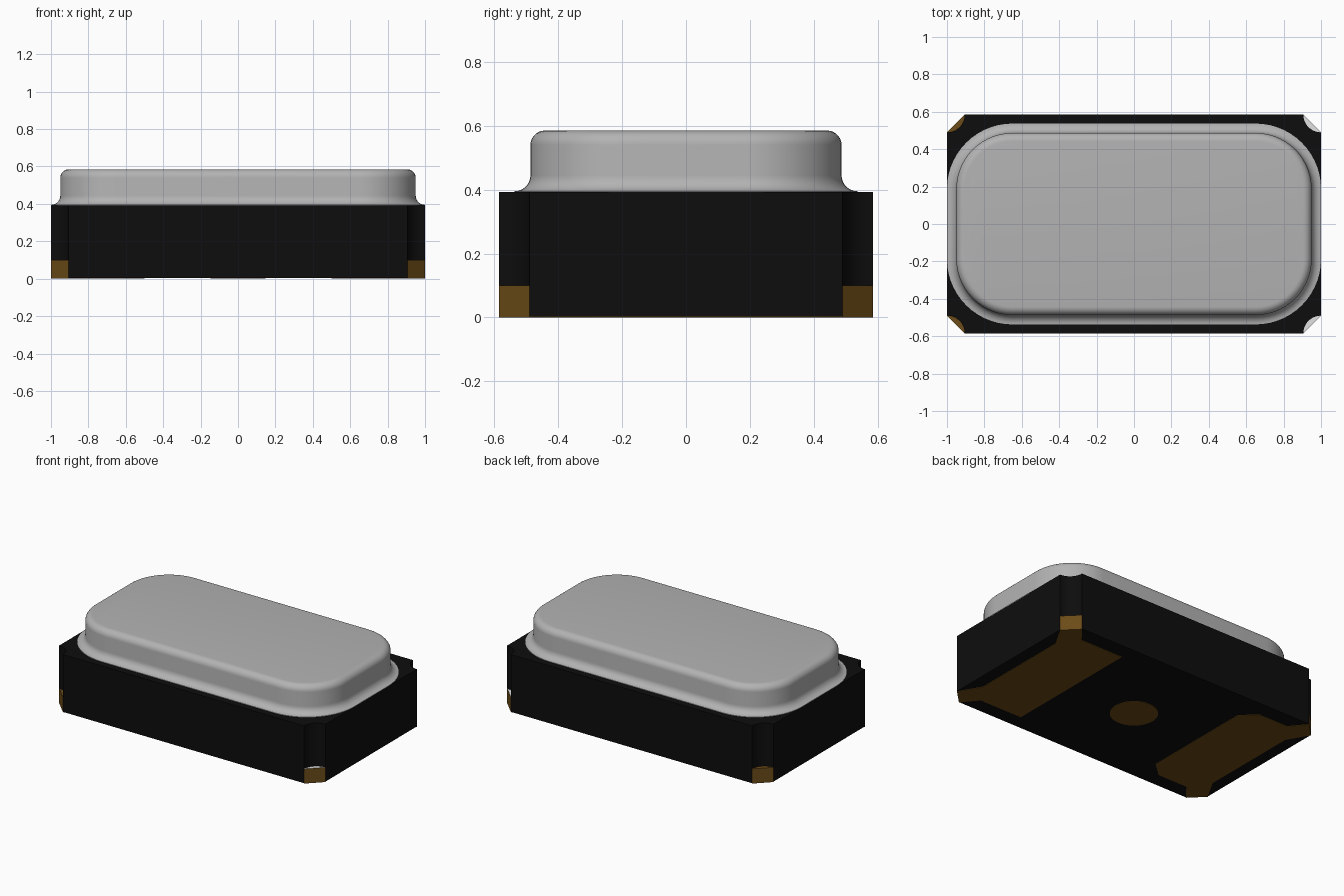
import bpy, bmesh, math
from math import sin, cos, pi

cube = bpy.data.objects.get("Cube")
if cube:
    bpy.data.objects.remove(cube, do_unlink=True)


def material(name, rgb, metallic=0.0, roughness=0.6):
    m = bpy.data.materials.new(name)
    m.use_nodes = True
    m.diffuse_color = (*rgb, 1)
    node = m.node_tree.nodes["Principled BSDF"]
    node.inputs["Base Color"].default_value = (*rgb, 1)
    node.inputs["Metallic"].default_value = metallic
    node.inputs["Roughness"].default_value = roughness
    return m


BLACK = material("black ceramic", (0.004, 0.004, 0.004))
GOLD = material("dark gold", (0.15, 0.072, 0.009))
STEEL = material("lid grey", (0.45, 0.45, 0.45))
PALE = material("pale metal", (0.75, 0.75, 0.75))

HX, HY = 1.0, 0.585      # half length and half width
NOTCH = 0.095            # corner notch radius
BODY_TOP = 0.392
PAD_TOP = 0.1
PLATE = 0.003


def finish(name, bm, mats):
    bmesh.ops.recalc_face_normals(bm, faces=bm.faces)
    mesh = bpy.data.meshes.new(name)
    bm.to_mesh(mesh)
    bm.free()
    for m in mats:
        mesh.materials.append(m)
    obj = bpy.data.objects.new(name, mesh)
    bpy.context.collection.objects.link(obj)
    bpy.ops.object.select_all(action="DESELECT")
    obj.select_set(True)
    bpy.context.view_layer.objects.active = obj
    bpy.ops.object.shade_smooth_by_angle(angle=math.radians(35))
    return obj


def loft(name, loops, mats):
    """Skin a stack of equal-length loops and cap both ends."""
    bm = bmesh.new()
    rings = [[bm.verts.new(p) for p in loop] for loop in loops]
    n = len(rings[0])
    for a, b in zip(rings, rings[1:]):
        for i in range(n):
            j = (i + 1) % n
            bm.faces.new((a[i], a[j], b[j], b[i]))
    bm.faces.new(rings[0][::-1])
    bm.faces.new(rings[-1])
    return finish(name, bm, mats)


def prism(name, outline, z0, z1, mats):
    return loft(name, [[(x, y, z) for x, y in outline] for z in (z0, z1)], mats)


def notch_arc(sx, sy, steps=12):
    """Concave quarter circle around one corner, from the long side to the short side."""
    arc = [(i / steps) * pi / 2 for i in range(steps + 1)]
    return [(sx * (HX - NOTCH * cos(a)), sy * (HY - NOTCH * sin(a))) for a in arc]


def rounded_rect(hx, hy, r, z, steps=14):
    points = []
    for k, (sx, sy) in enumerate(((1, 1), (-1, 1), (-1, -1), (1, -1))):
        for i in range(steps + 1):
            a = (k + i / steps) * pi / 2
            points.append((sx * (hx - r) + r * cos(a), sy * (hy - r) + r * sin(a), z))
    return points


# Ceramic body with concave corner notches
outline = (notch_arc(1, 1) + notch_arc(1, -1)[::-1]
           + notch_arc(-1, -1) + notch_arc(-1, 1)[::-1])
prism("ceramic_body", outline, PLATE, BODY_TOP, [BLACK])

# Lid: flared foot, straight wall, rounded top rim
WALL_X, WALL_Y, WALL_R = 0.95, 0.487, 0.3
FOOT, RIM, LID_TOP = 0.05, 0.045, 0.585
steps = 7
profile = [(FOOT, BODY_TOP - 0.002)]
for i in range(steps + 1):
    a = i / steps * pi / 2
    profile.append((FOOT * (1 - sin(a)), BODY_TOP + 0.003 + FOOT * (1 - cos(a))))
for i in range(steps + 1):
    a = i / steps * pi / 2
    profile.append((RIM * (cos(a) - 1), LID_TOP - RIM * (1 - sin(a))))
loft("metal_lid", [rounded_rect(WALL_X + d, WALL_Y + d, WALL_R + d, z)
                   for d, z in profile], [STEEL])

for sx, end in ((1, "left"), (-1, "right")):
    # Corner terminals filling the foot of each notch
    for sy, side in ((1, "back"), (-1, "front")):
        terminal = prism(f"corner_terminal_{side}_{end}", notch_arc(sx, sy),
                         0, PAD_TOP, [GOLD, PALE])
        if sx > 0:
            for face in terminal.data.polygons:
                if face.normal.z > 0.9:
                    face.material_index = 1

    # Underside contact reaching out to both corners
    inner = [(0.5, 0.48)] if sx > 0 else [(0.5, 0.39), (0.6, 0.48)]
    half = inner + [(0.82, 0.48), (HX - NOTCH, HY), (HX, HY - NOTCH), (0.915, 0.345)]
    contact = half + [(x, -y) for x, y in reversed(half)]
    prism(f"bottom_contact_{end}", [(sx * x, y) for x, y in contact], 0, PLATE, [GOLD])

# Round marker in the middle of the underside
disc = [(0.148 * cos(i * pi / 24), 0.148 * sin(i * pi / 24)) for i in range(48)]
prism("bottom_disc", disc, 0, PLATE, [GOLD])
